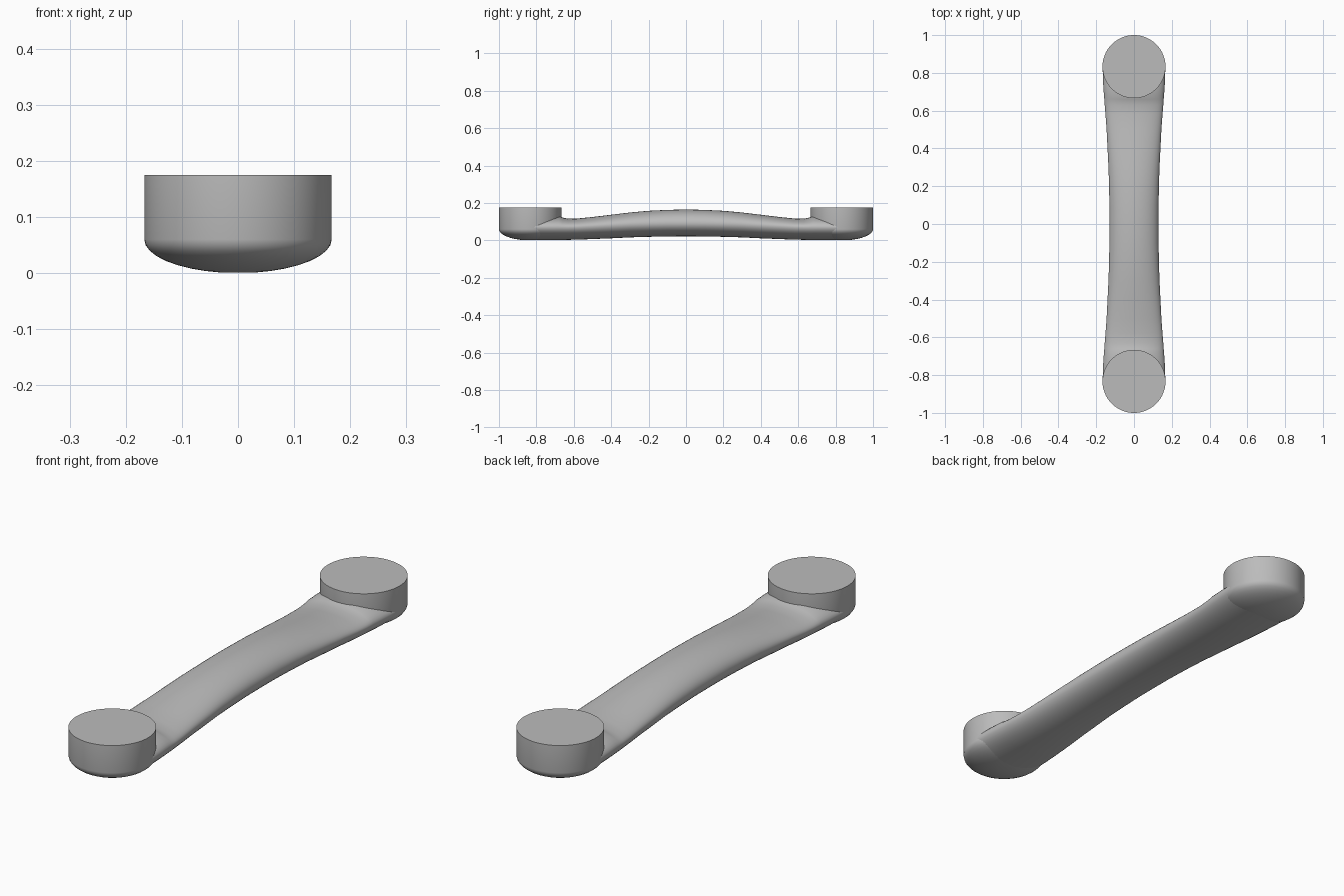
import bpy
import bmesh
from math import cos, sin, pi, sqrt

cube = bpy.data.objects.get("Cube")
if cube:
    bpy.data.objects.remove(cube)

# One satin grey metal
GREY = (0.5, 0.5, 0.5, 1)
metal = bpy.data.materials.new("grey_metal")
metal.use_nodes = True
metal.diffuse_color = GREY
metal.node_tree.nodes["Principled BSDF"].inputs["Base Color"].default_value = GREY


def loft(name, rings, angle=0.6):
    """Skin a list of closed rings, cap both ends and shade smooth."""
    bm = bmesh.new()
    loops = [[bm.verts.new(p) for p in ring] for ring in rings]
    for a, b in zip(loops, loops[1:]):
        for i in range(len(a)):
            j = (i + 1) % len(a)
            bm.faces.new((a[i], a[j], b[j], b[i]))
    bm.faces.new(loops[0])
    bm.faces.new(loops[-1])
    bmesh.ops.recalc_face_normals(bm, faces=bm.faces)
    mesh = bpy.data.meshes.new(name)
    bm.to_mesh(mesh)
    bm.free()
    mesh.materials.append(metal)
    obj = bpy.data.objects.new(name, mesh)
    bpy.context.collection.objects.link(obj)
    bpy.ops.object.select_all(action="DESELECT")
    obj.select_set(True)
    bpy.context.view_layer.objects.active = obj
    bpy.ops.object.shade_smooth_by_angle(angle=angle)
    return obj


def section(y, half_width, bottom, middle, top, n=48):
    """Oval cross-section of the grip with separate upper and lower halves."""
    ring = []
    for i in range(n):
        a = 2 * pi * i / n
        height = top - middle if sin(a) > 0 else middle - bottom
        ring.append((half_width * cos(a), y, middle + height * sin(a)))
    return ring


# Arched grip: y, half width, underside, widest level, top
half = [
    (0.10, 0.130, 0.021, 0.090, 0.163),
    (0.20, 0.132, 0.019, 0.088, 0.158),
    (0.30, 0.135, 0.016, 0.085, 0.149),
    (0.40, 0.140, 0.011, 0.080, 0.137),
    (0.50, 0.145, 0.007, 0.075, 0.125),
    (0.58, 0.151, 0.004, 0.071, 0.117),
    (0.63, 0.155, 0.003, 0.070, 0.116),
    (0.66, 0.157, 0.002, 0.070, 0.122),
    (0.68, 0.159, 0.002, 0.070, 0.130),
    (0.74, 0.163, 0.001, 0.070, 0.130),
    (0.82, 0.166, 0.001, 0.070, 0.120),
]
stations = [(-y, *rest) for y, *rest in reversed(half)]
stations += [(0, 0.130, 0.022, 0.090, 0.165)] + half
loft("grip", [section(*s) for s in stations])

# Round mounting feet with flat tops and domed undersides
R, TOP, RIM = 0.167, 0.175, 0.06
profile = [(R, TOP), (R, RIM)]
for k in range(1, 9):
    r = R * cos(k / 9 * pi / 2)
    profile.append((r, RIM * (1 - sqrt(1 - (r / R) ** 2))))
for name, cy in (("front_foot", R - 1), ("back_foot", 1 - R)):
    loft(name, [[(r * cos(2 * pi * i / 64), cy + r * sin(2 * pi * i / 64), z)
                 for i in range(64)] for r, z in profile])
